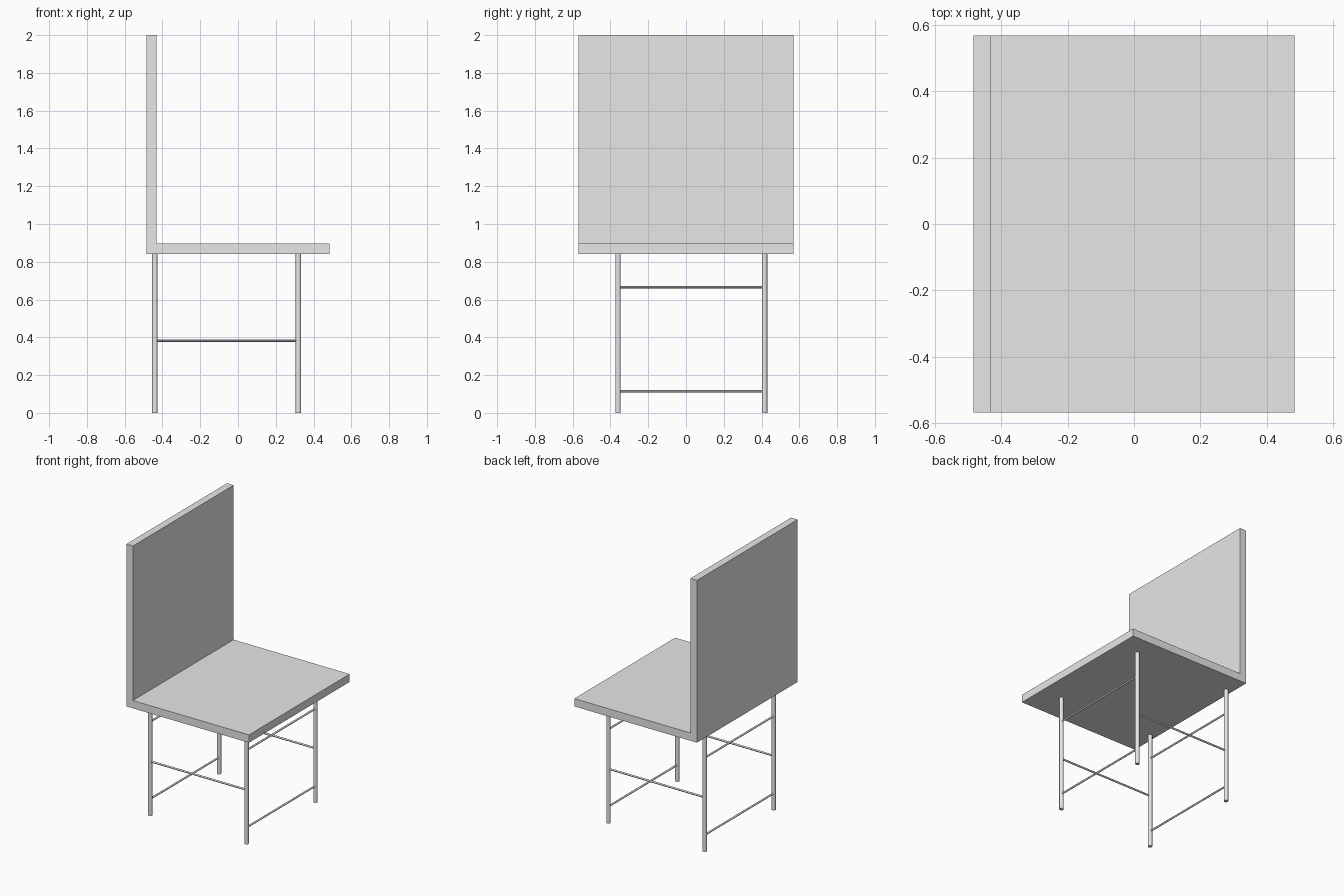
import bpy
import bmesh
from mathutils import Vector

cube = bpy.data.objects.get("Cube")
if cube:
    bpy.data.objects.remove(cube, do_unlink=True)

# One plain grey for the whole chair
grey = bpy.data.materials.new("light_grey")
grey.use_nodes = True
colour = (0.8, 0.8, 0.8, 1)
grey.diffuse_color = colour
grey.node_tree.nodes["Principled BSDF"].inputs["Base Color"].default_value = colour


def add_object(name, bm):
    bmesh.ops.recalc_face_normals(bm, faces=bm.faces)
    mesh = bpy.data.meshes.new(name)
    bm.to_mesh(mesh)
    bm.free()
    mesh.materials.append(grey)
    obj = bpy.data.objects.new(name, mesh)
    bpy.context.collection.objects.link(obj)
    return obj


def rod(name, start, end, radius, sides):
    """Round bar between two points."""
    start, end = Vector(start), Vector(end)
    axis = end - start
    bm = bmesh.new()
    bmesh.ops.create_cone(bm, cap_ends=True, segments=sides, radius1=radius,
                          radius2=radius, depth=axis.length)
    obj = add_object(name, bm)
    obj.location = (start + end) / 2
    obj.rotation_mode = 'QUATERNION'
    obj.rotation_quaternion = axis.to_track_quat('Z', 'Y')
    bpy.ops.object.select_all(action='DESELECT')
    obj.select_set(True)
    bpy.context.view_layer.objects.active = obj
    bpy.ops.object.shade_smooth_by_angle()


# Seat and backrest: one L-shaped slab
EDGE, HALF_WIDTH, TOP = 0.484, 0.568, 2.0
SEAT_LOW, SEAT_TOP, BACK_FACE = 0.842, 0.898, -0.432
profile = [(-EDGE, SEAT_LOW), (EDGE, SEAT_LOW), (EDGE, SEAT_TOP),
           (BACK_FACE, SEAT_TOP), (BACK_FACE, TOP), (-EDGE, TOP)]
bm = bmesh.new()
face = bm.faces.new([bm.verts.new((x, -HALF_WIDTH, z)) for x, z in profile])
grown = bmesh.ops.extrude_face_region(bm, geom=[face])["geom"]
bmesh.ops.translate(bm, vec=(0, 2 * HALF_WIDTH, 0),
                    verts=[g for g in grown if isinstance(g, bmesh.types.BMVert)])
add_object("seat_and_backrest", bm)

# Legs
leg_x = {"rear": -0.44, "front": 0.32}
leg_y = {"near": -0.36, "far": 0.416}
for x_name, x in leg_x.items():
    for y_name, y in leg_y.items():
        rod(f"{x_name}_{y_name}_leg", (x, y, 0), (x, y, SEAT_LOW), 0.0145, 16)

# Side rungs, one between the legs of each side
for y_name, y in leg_y.items():
    rod(f"{y_name}_side_rung", (leg_x["rear"], y, 0.383),
        (leg_x["front"], y, 0.383), 0.0065, 12)

# Cross rungs, low and high between the legs of each pair
for x_name, x in leg_x.items():
    for level, z in (("low", 0.115), ("high", 0.666)):
        rod(f"{x_name}_{level}_rung", (x, leg_y["near"], z),
            (x, leg_y["far"], z), 0.0065, 12)
